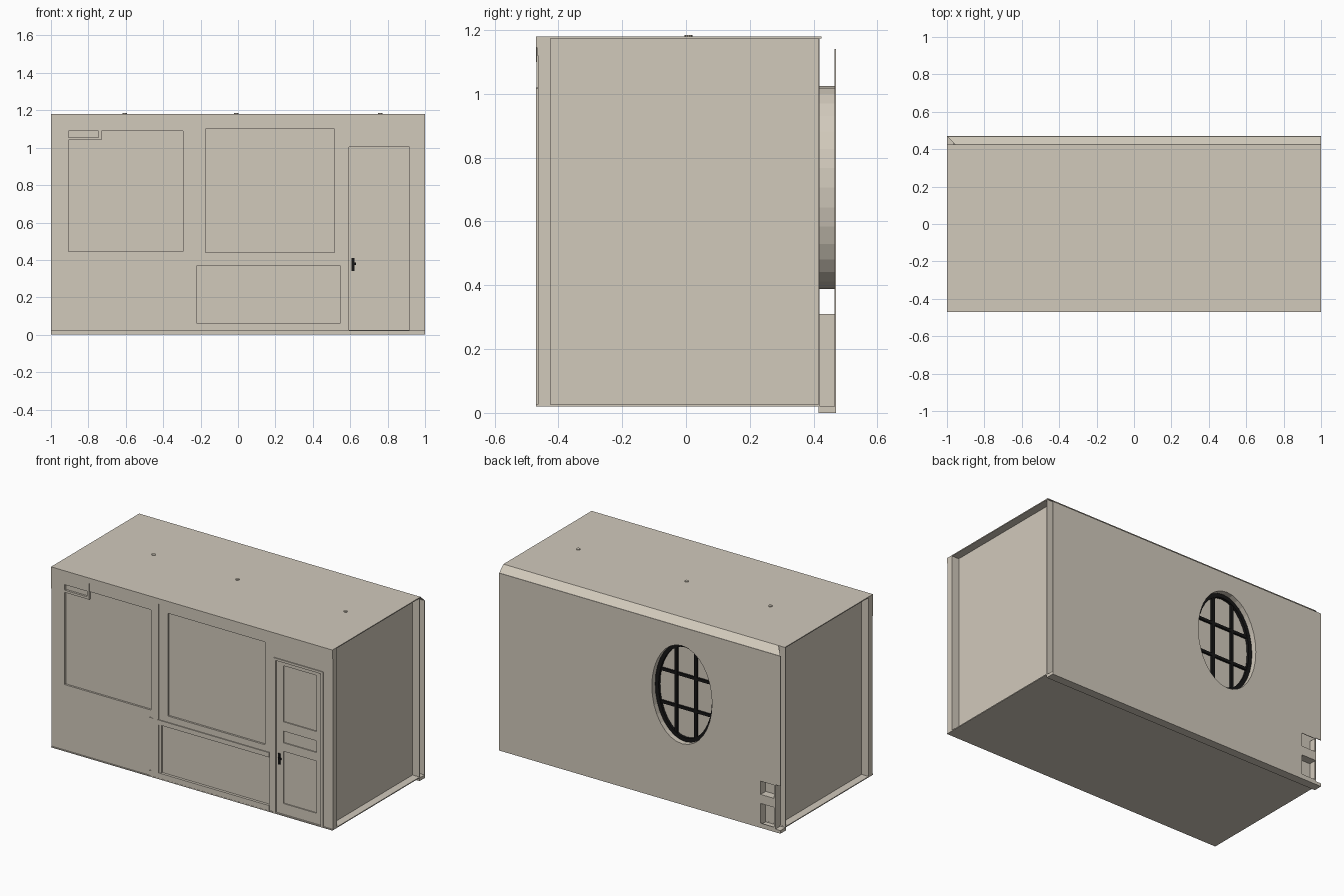
import bpy, bmesh, math
from mathutils import Matrix

if "Cube" in bpy.data.objects:
    bpy.data.objects.remove(bpy.data.objects["Cube"])


def material(name, rgb):
    m = bpy.data.materials.new(name)
    m.diffuse_color = (*rgb, 1)
    m.use_nodes = True
    m.node_tree.nodes["Principled BSDF"].inputs["Base Color"].default_value = m.diffuse_color
    return m


TAN = material("warm_tan", (0.64, 0.587, 0.50))
BLACK = material("black_metal", (0.008, 0.008, 0.008))


def link(name, mesh, mat):
    mesh.materials.clear()
    mesh.materials.append(mat)
    ob = bpy.data.objects.new(name, mesh)
    bpy.context.collection.objects.link(ob)
    return ob


def box(name, x, y, z, mat=TAN):
    bm = bmesh.new()
    bmesh.ops.create_cube(bm, size=1)
    for v in bm.verts:
        for i, r in enumerate((x, y, z)):
            v.co[i] = r[0] if v.co[i] < 0 else r[1]
    me = bpy.data.meshes.new(name)
    bm.to_mesh(me)
    bm.free()
    return link(name, me, mat)


def rect(x0, x1, z0, z1):
    return [(x0, z0), (x1, z0), (x1, z1), (x0, z1)]


def ellipse(cx, cz, a, b, n=32):
    return [(cx + a * math.cos(2 * math.pi * i / n),
             cz + b * math.sin(2 * math.pi * i / n)) for i in range(n)]


def slab(name, outline, holes, y0, y1, mat=TAN):
    """Upright plate in the xz plane with holes, between y0 and y1."""
    cu = bpy.data.curves.new(name, 'CURVE')
    cu.dimensions = '2D'
    cu.fill_mode = 'BOTH'
    cu.extrude = (y1 - y0) / 2
    for loop in [outline] + holes:
        sp = cu.splines.new('POLY')
        sp.points.add(len(loop) - 1)
        for p, (x, z) in zip(sp.points, loop):
            p.co = (x, z, 0, 1)
        sp.use_cyclic_u = True
    tmp = bpy.data.objects.new(name + "_curve", cu)
    bpy.context.collection.objects.link(tmp)
    bpy.context.view_layer.update()
    dg = bpy.context.evaluated_depsgraph_get()
    me = bpy.data.meshes.new_from_object(tmp.evaluated_get(dg))
    bpy.data.objects.remove(tmp)
    me.transform(Matrix.Translation((0, (y0 + y1) / 2, 0)) @ Matrix.Rotation(math.pi / 2, 4, 'X'))
    for p in me.polygons:
        p.use_smooth = False
    return link(name, me, mat)


# Floor, ceiling and recessed end walls
box("floor", (-1, 1), (-0.47, 0.42), (0.02, 0.026))
box("ceiling", (-1, 1), (-0.47, 0.425), (1.174, 1.18))
for side, s in (("left", -1), ("right", 1)):
    xs = sorted((s * 0.95, s * 0.94))
    box(side + "_end_wall", xs, (-0.43, 0.416), (0.02, 1.176))

# Ceiling screws
for i, x in enumerate((-0.605, -0.01, 0.76)):
    bm = bmesh.new()
    bmesh.ops.create_cone(bm, cap_ends=True, segments=10, radius1=0.012, radius2=0.012,
                          depth=0.012, matrix=Matrix.Translation((x, 0.008, 1.179)))
    me = bpy.data.meshes.new("ceiling_screw")
    bm.to_mesh(me)
    bm.free()
    link(f"ceiling_screw_{i + 1}", me, TAN)

# Front wall: backing plate and a face layer with recessed panels
box("front_wall_backing", (-1, 1), (-0.452, -0.425), (0.02, 1.18))
face = [(-1, 0.02), (0.585, 0.02), (0.585, 1.01), (0.925, 1.01), (0.925, 0.02),
        (1, 0.02), (1, 1.18), (-1, 1.18)]
slab("front_wall_face", face,
     [rect(-0.907, -0.295, 0.446, 1.09), rect(-0.174, 0.516, 0.44, 1.1),
      rect(-0.22, 0.545, 0.06, 0.37)], -0.464, -0.45)

# Front trims
box("cornice", (-1, 1), (-0.47, -0.46), (1.145, 1.18))
box("cornice_lower_strip", (-1, 1), (-0.467, -0.46), (1.12, 1.145))
box("pillar", (-0.288, -0.235), (-0.469, -0.46), (0.02, 1.145))
box("pillar_bracket", (-0.28, -0.243), (-0.47, -0.46), (1.10, 1.16))
box("ledge", (-0.30, 0.55), (-0.47, -0.45), (0.37, 0.40))
box("baseboard", (-0.30, 0.55), (-0.469, -0.45), (0.02, 0.06))
slab("corner_plate", rect(-1, -0.73, 1.04, 1.175), [rect(-0.907, -0.745, 1.055, 1.09)],
     -0.468, -0.455)

# Door with three sunk panels, bevelled frame and handle
slab("door", rect(0.585, 0.925, 0.021, 1.01),
     [rect(0.644, 0.88, 0.62, 0.98), rect(0.644, 0.88, 0.485, 0.56),
      rect(0.644, 0.88, 0.095, 0.43)], -0.459, -0.451)
frame = slab("door_frame",
             [(0.578, 0.02), (0.594, 0.02), (0.594, 1.005), (0.916, 1.005),
              (0.916, 0.02), (0.932, 0.02), (0.932, 1.02), (0.578, 1.02)], [], -0.47, -0.45)
bev = frame.modifiers.new("edge", 'BEVEL')
bev.width = 0.004
bev.segments = 1
box("handle_plate", (0.608, 0.624), (-0.464, -0.455), (0.34, 0.41), BLACK)
box("handle_knob", (0.612, 0.63), (-0.47, -0.46), (0.372, 0.385), BLACK)

# Back wall: hollow, open at the ends, with notches at the left end
CX, CZ, A, B = -0.30, 0.706, 0.214, 0.315
outer = [(-0.96, 0), (1, 0), (1, 1.14), (-1, 1.14), (-1, 0.305), (-0.96, 0.305)]
slab("back_wall_outer", outer,
     [ellipse(CX, CZ, A, B), rect(-0.955, -0.86, 0.215, 0.30),
      rect(-0.955, -0.86, 0.03, 0.157)], 0.466, 0.47)
slab("back_wall_inner", rect(-1, 1, 0.0, 1.18), [], 0.415, 0.419)
box("back_wall_base", (-1, 1), (0.415, 0.47), (0.0, 0.02))
box("back_wall_end_cap", (-0.964, -0.96), (0.416, 0.468), (0.01, 0.305))
box("notch_divider", (-0.96, -0.86), (0.418, 0.468), (0.157, 0.215))
box("notch_side", (-0.86, -0.856), (0.418, 0.467), (0.02, 0.31))
box("corner_post_edge", (-0.966, -0.96), (0.466, 0.4705), (0.305, 1.14))
# Sloped top edge of the back wall
me = bpy.data.meshes.new("back_wall_slope")
me.from_pydata([(-1, 0.47, 1.138), (-0.955, 0.425, 1.18), (1, 0.425, 1.18), (1, 0.47, 1.138)],
               [], [(3, 2, 1, 0)])
me.update()
if me.polygons[0].normal.z < 0:
    me.flip_normals()
link("back_wall_slope", me, TAN)

# Oval window: deep surround, black ring and glazing bars
slab("window_surround", ellipse(CX, CZ, A + 0.003, B + 0.003), [ellipse(CX, CZ, A, B)],
     0.416, 0.47)
slab("window_ring", ellipse(CX, CZ, A, B), [ellipse(CX, CZ, A - 0.024, B - 0.024)],
     0.418, 0.436, BLACK)
for i, s in enumerate((-1, 1)):
    h = (B - 0.01) * math.sqrt(1 - (0.07 / A) ** 2)
    x = CX + s * 0.07
    box(f"window_bar_upright_{i + 1}", (x - 0.01, x + 0.01), (0.418, 0.432),
        (CZ - h, CZ + h), BLACK)
    w = (A - 0.01) * math.sqrt(1 - (0.105 / B) ** 2)
    z = CZ + s * 0.105
    box(f"window_bar_cross_{i + 1}", (CX - w, CX + w), (0.418, 0.431),
        (z - 0.009, z + 0.009), BLACK)
